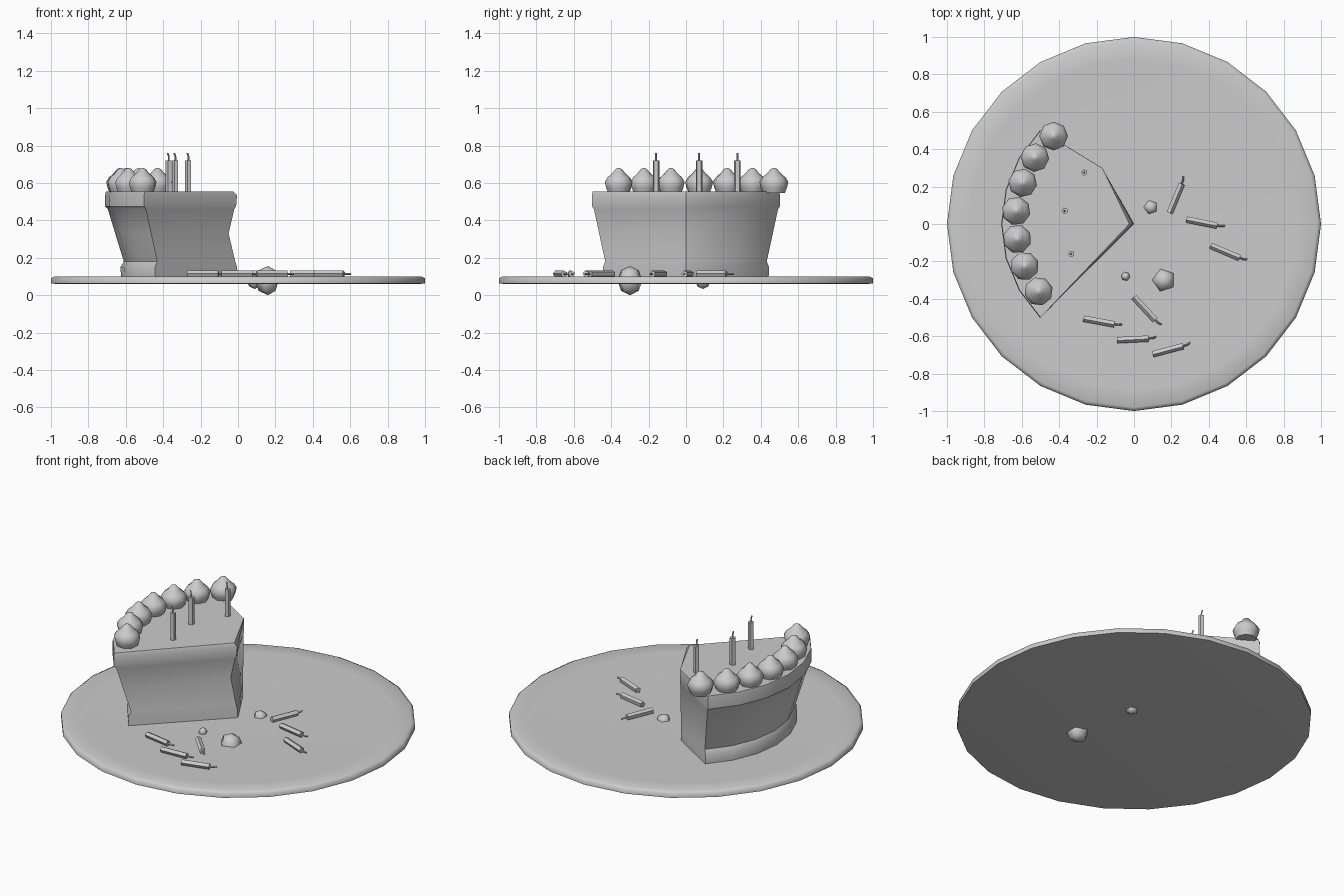
import bpy, bmesh, math
from math import cos, sin, radians
from mathutils import Vector, Matrix

if "Cube" in bpy.data.objects:
    bpy.data.objects.remove(bpy.data.objects["Cube"])


def finish(bm, name, angle=45):
    bmesh.ops.recalc_face_normals(bm, faces=bm.faces)
    me = bpy.data.meshes.new(name)
    bm.to_mesh(me)
    bm.free()
    ob = bpy.data.objects.new(name, me)
    bpy.context.collection.objects.link(ob)
    bpy.ops.object.select_all(action='DESELECT')
    ob.select_set(True)
    bpy.context.view_layer.objects.active = ob
    bpy.ops.object.shade_smooth_by_angle(angle=radians(angle))
    return ob


def loft(bm, rings):
    """Skin a stack of equal-length rings and cap both ends."""
    loops = [[bm.verts.new(p) for p in r] for r in rings]
    n = len(loops[0])
    for a, b in zip(loops, loops[1:]):
        for i in range(n):
            j = (i + 1) % n
            bm.faces.new((a[i], a[j], b[j], b[i]))
    bm.faces.new(loops[0][::-1])
    bm.faces.new(loops[-1])


def turned(bm, profile, sides, matrix=Matrix(), phase=0.0):
    """Loft round rings from (radius, height) pairs."""
    loft(bm, [[matrix @ Vector((r * cos(phase + math.tau * i / sides),
                                r * sin(phase + math.tau * i / sides), z))
               for i in range(sides)] for r, z in profile])


# Round plate
bm = bmesh.new()
turned(bm, [(0.97, 0.06), (1, 0.063), (1, 0.09), (0.98, 0.10), (0.88, 0.097)], 24)
finish(bm, "plate", 80)

# Cake slice: wedge outline repeated at each height (height, scale, tip inset)
R = 0.71
outline = [(0, 0), (-0.17, 0.30)] + [
    (R * cos(radians(a)), R * sin(radians(a))) for a in range(135, 226, 15)]
levels = [(0.09, 0.88, 0), (0.15, 0.885, 0.005), (0.18, 0.86, 0.015), (0.33, 0.925, 0.05),
          (0.46, 0.98, 0.02), (0.475, 1.0, 0.01), (0.535, 1.0, 0.005), (0.555, 0.995, 0.025)]
bm = bmesh.new()
rings = []
for z, s, tip in levels:
    ring = [(x * s, y * s, z) for x, y in outline]
    ring[0] = (-tip, 0, z)
    rings.append(ring)
loft(bm, rings)
finish(bm, "cake_slice", 40)

# Cream dollops along the outer edge
dollops = [(-0.43, 0.47), (-0.53, 0.355), (-0.595, 0.22), (-0.63, 0.07),
           (-0.625, -0.08), (-0.585, -0.225), (-0.51, -0.36)]
bm = bmesh.new()
for i, (x, y) in enumerate(dollops):
    turned(bm, [(0.058, 0.545), (0.07, 0.575), (0.077, 0.605), (0.062, 0.63),
                (0.036, 0.652), (0.018, 0.674), (0.004, 0.68)], 8,
           Matrix.Translation((x, y, 0)), i * 0.7)
finish(bm, "cream_dollops", 60)


def candle(bm, base, direction, phase=0.0):
    """Five-sided wax stick with a thin bent wick."""
    m = (Matrix.Translation(base)
         @ Vector(direction).to_track_quat('Z', 'Y').to_matrix().to_4x4())
    turned(bm, [(0.018, 0), (0.018, 0.168)], 5, m, phase)
    loft(bm, [[m @ Vector((0.005 * cos(math.tau * i / 4) + off,
                           0.005 * sin(math.tau * i / 4), z)) for i in range(4)]
              for z, off in ((0.165, 0), (0.188, 0), (0.208, 0.006))])


# Standing candles
bm = bmesh.new()
for x, y in [(-0.265, 0.275), (-0.37, 0.07), (-0.335, -0.16)]:
    candle(bm, (x, y, 0.553), (0, 0, 1))
finish(bm, "standing_candles", 30)

# Fallen candles (base x, y, wick x, y)
bm = bmesh.new()
for x, y, u, v in [(0.19, 0.06, 0.265, 0.24), (0.28, 0.025, 0.48, -0.015),
                   (0.41, -0.115, 0.60, -0.195), (0.0, -0.39, 0.13, -0.53),
                   (-0.27, -0.505, -0.08, -0.54), (-0.09, -0.62, 0.11, -0.61),
                   (0.10, -0.695, 0.29, -0.645)]:
    candle(bm, (x, y, 0.114), (u - x, v - y, 0), 0.5)
finish(bm, "fallen_candles", 30)

# Crumbs (x, y, z, radius)
bm = bmesh.new()
for x, y, z, r, n in [(0.16, -0.30, 0.078, 0.078, 5), (0.09, 0.09, 0.082, 0.049, 5),
                      (-0.045, -0.28, 0.103, 0.027, 6)]:
    bmesh.ops.create_uvsphere(bm, u_segments=n, v_segments=4, radius=r,
                              matrix=Matrix.Translation((x, y, z))
                              @ Matrix.Rotation(0.3, 4, 'Z')
                              @ Matrix.Diagonal((0.9, 0.9, 1, 1)))
finish(bm, "crumbs", 80)
